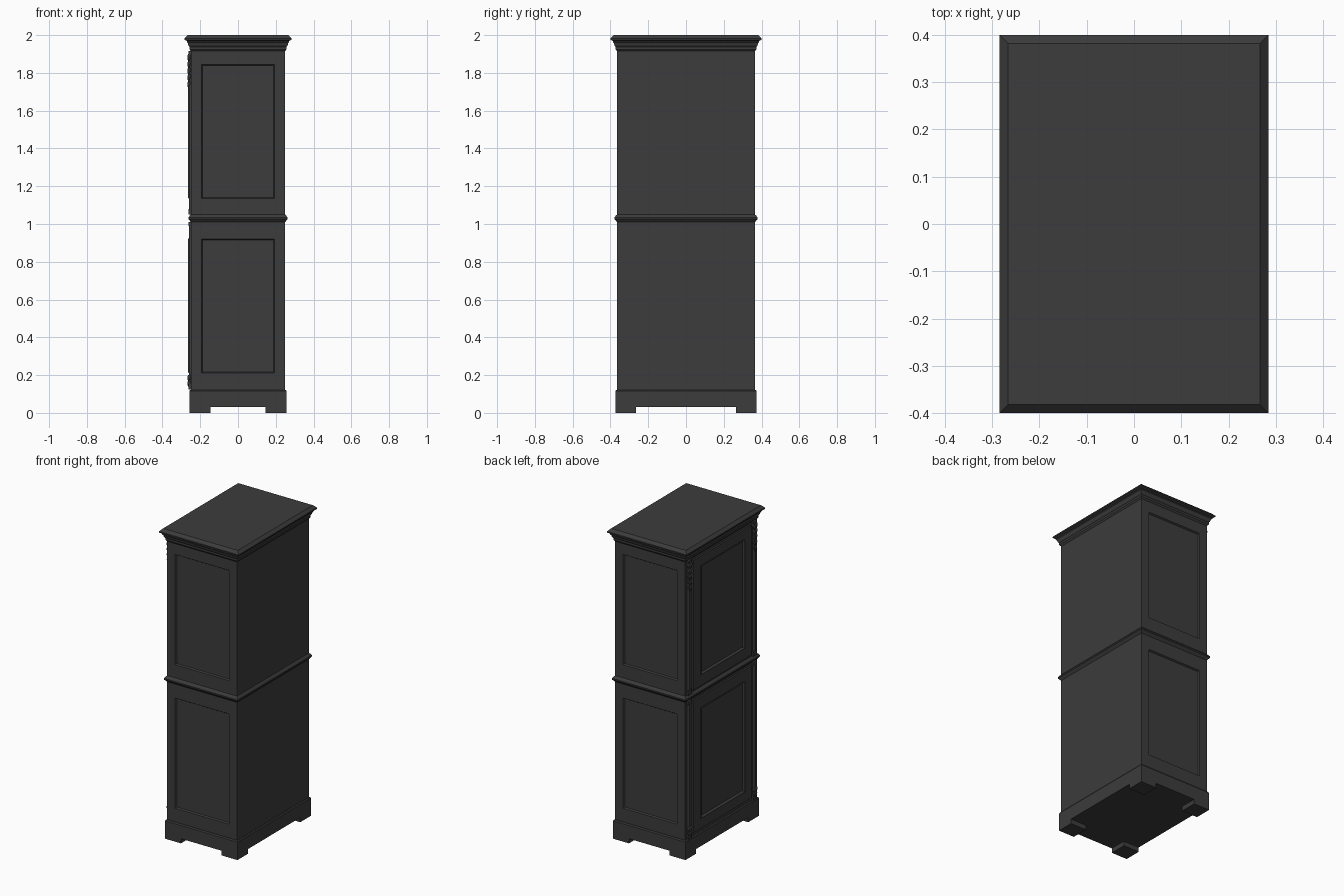
import bpy, bmesh
from mathutils import Vector, Matrix

cube = bpy.data.objects.get("Cube")
if cube:
    bpy.data.objects.remove(cube, do_unlink=True)

wood = bpy.data.materials.new("dark_wood")
wood.use_nodes = True
COLOUR = (0.045, 0.045, 0.045, 1)
wood.diffuse_color = COLOUR
wood.node_tree.nodes["Principled BSDF"].inputs["Base Color"].default_value = COLOUR
wood.node_tree.nodes["Principled BSDF"].inputs["Roughness"].default_value = 0.7

HX, HY = 0.249, 0.365      # half size of the carcass
FACE = -HX                 # plane the doors are mounted on


def finish(name, bm, smooth=False):
    bmesh.ops.recalc_face_normals(bm, faces=bm.faces)
    mesh = bpy.data.meshes.new(name)
    bm.to_mesh(mesh)
    bm.free()
    mesh.materials.append(wood)
    for p in mesh.polygons:
        p.use_smooth = smooth
    obj = bpy.data.objects.new(name, mesh)
    bpy.context.collection.objects.link(obj)
    return obj


def add_box(bm, lo, hi):
    lo, hi = Vector(lo), Vector(hi)
    mat = Matrix.Translation((lo + hi) / 2) @ Matrix.Diagonal((*(hi - lo), 1))
    return bmesh.ops.create_cube(bm, size=1, matrix=mat)


def panelled_box(name, lo, hi, normals, across, half, z0, z1, steps):
    """Box with a framed panel sunk into each face that points along normals."""
    bm = bmesh.new()
    add_box(bm, lo, hi)
    side = Vector((0, 0, 0))
    side[across] = 1
    up = Vector((0, 0, 1))
    for co, no in ((side * half, side), (-side * half, side), (up * z0, up), (up * z1, up)):
        bmesh.ops.bisect_plane(bm, geom=bm.verts[:] + bm.edges[:] + bm.faces[:],
                               plane_co=co, plane_no=no)
    bm.normal_update()
    for n in normals:
        faces = [f for f in bm.faces if f.normal.dot(Vector(n)) > 0.9
                 and abs(f.calc_center_median()[across]) < half
                 and z0 < f.calc_center_median().z < z1]
        for thick, depth in steps:
            bmesh.ops.inset_region(bm, faces=faces, thickness=thick, depth=depth)
    return finish(name, bm)


def moulding(name, profile):
    """Rectangular rings of (overhang, height) joined from bottom to top."""
    bm = bmesh.new()
    rings = []
    for o, z in profile:
        x, y = HX + o, HY + o
        rings.append([bm.verts.new(c) for c in ((-x, -y, z), (x, -y, z), (x, y, z), (-x, y, z))])
    for a, b in zip(rings, rings[1:]):
        for i in range(4):
            j = (i + 1) % 4
            bm.faces.new((a[i], a[j], b[j], b[i]))
    bm.faces.new(rings[0][::-1])
    bm.faces.new(rings[-1])
    return finish(name, bm)


# Plinth with four block feet
bm = bmesh.new()
PX, PY = HX + 0.009, HY + 0.009
add_box(bm, (-PX, -PY, 0.03), (PX, PY, 0.115))
finish("plinth", bm)
moulding("plinth_top", [(0.009, 0.115), (0.004, 0.122), (0, 0.122)])
for sx in (-1, 1):
    for sy in (-1, 1):
        bm = bmesh.new()
        xs = sorted((sx * PX, sx * 0.145))
        ys = sorted((sy * PY, sy * 0.265))
        add_box(bm, (xs[0], ys[0], 0), (xs[1], ys[1], 0.03))
        finish(("front" if sx < 0 else "back") + ("_left" if sy < 0 else "_right") + "_foot", bm)

# Two carcasses, panelled on both ends, plain at the back
ENDS = ((0, -1, 0), (0, 1, 0))
SUNK = ((0.004, -0.005), (0.004, -0.004))
panelled_box("lower_carcass", (-HX, -HY, 0.12), (HX, HY, 1.02), ENDS, 0, 0.193, 0.21, 0.92, SUNK)
panelled_box("upper_carcass", (-HX, -HY, 1.03), (HX, HY, 1.93), ENDS, 0, 0.193, 1.135, 1.845, SUNK)

# Waist moulding and stepped cornice
moulding("waist_moulding", [(0, 1.01), (0.006, 1.017), (0.014, 1.026), (0.014, 1.034),
                            (0.006, 1.045), (0, 1.05)])
moulding("cornice", [(0, 1.915), (0.008, 1.925), (0.008, 1.938), (0.013, 1.944), (0.017, 1.957),
                     (0.022, 1.963), (0.022, 1.969), (0.035, 1.975), (0.035, 1.983), (0.017, 2.0)])

# Doors with a framed panel
DOOR = ((0.005, 0.004), (0.006, -0.008), (0.006, -0.004))
OUT = FACE - 0.011
panelled_box("lower_door", (OUT, -0.295, 0.145), (FACE, 0.295, 0.995), ((-1, 0, 0),),
             1, 0.225, 0.21, 0.925, DOOR)
panelled_box("upper_door", (OUT, -0.295, 1.065), (FACE, 0.295, 1.9), ((-1, 0, 0),),
             1, 0.225, 1.135, 1.84, DOOR)


def column(name, y, z0, z1):
    """Slim half-round column with square base and cap."""
    bm = bmesh.new()
    h = z1 - z0
    bmesh.ops.create_cone(bm, cap_ends=True, segments=16, radius1=0.011, radius2=0.011, depth=h,
                          matrix=Matrix.Translation((FACE, y, z0 + h / 2)))
    add_box(bm, (FACE - 0.012, y - 0.018, z0), (FACE, y + 0.018, z0 + 0.03))
    add_box(bm, (FACE - 0.012, y - 0.018, z1 - 0.02), (FACE, y + 0.018, z1))
    obj = finish(name, bm)
    bpy.ops.object.select_all(action="DESELECT")
    obj.select_set(True)
    bpy.context.view_layer.objects.active = obj
    bpy.ops.object.shade_smooth_by_angle()


def carving(name, y, top, length, leaves):
    """Hanging carved drop: paired leaves around a tapering stem."""
    bm = bmesh.new()
    for i in range(leaves):
        t = i / leaves
        size = 1 - 0.5 * t
        z = top - length * (t + 0.5 / leaves)
        for dy, tilt in ((-0.009, 0.5), (0.009, -0.5), (0, 0)):
            mat = (Matrix.Translation((FACE - 0.009, y + dy * size, z))
                   @ Matrix.Rotation(tilt, 4, "X")
                   @ Matrix.Diagonal((0.011, 0.008 * size, 0.6 * length / leaves, 1)))
            bmesh.ops.create_uvsphere(bm, u_segments=10, v_segments=6, radius=1, matrix=mat)
    finish(name, bm, smooth=True)


for side, s in (("left", -1), ("right", 1)):
    y = s * 0.332
    column("lower_column_" + side, y, 0.125, 1.01)
    column("upper_column_" + side, y, 1.05, 1.915)
    carving("upper_carving_" + side, y, 1.9, 0.18, 5)
    carving("lower_carving_" + side, y, 0.2, 0.06, 2)
